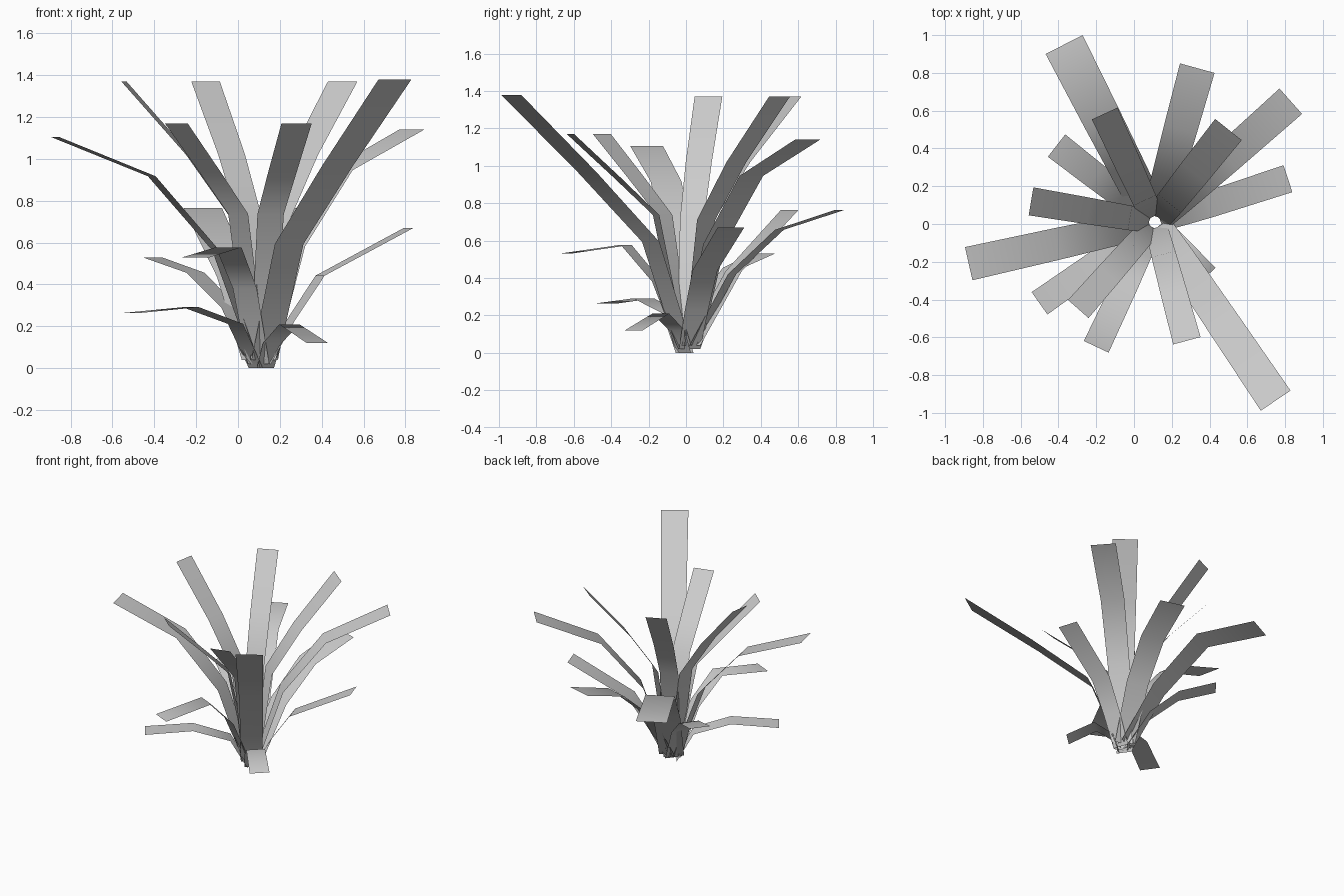
import bpy
from mathutils import Vector

old_cube = bpy.data.objects.get("Cube")
if old_cube:
    bpy.data.objects.remove(old_cube, do_unlink=True)

# One plain grey for the whole plant
grey = bpy.data.materials.new("leaf grey")
grey.use_nodes = True
leaf_color = (0.6, 0.6, 0.6, 1)
grey.diffuse_color = leaf_color
grey.node_tree.nodes["Principled BSDF"].inputs["Base Color"].default_value = leaf_color

root = Vector((0.11, 0.01, 0))

# Bend styles: (fraction of reach, fraction of tip height) at both knees
upright = ((0.20, 0.52), (0.53, 0.745))
straight = ((0.27, 0.63), (0.60, 0.80))
sweeping = ((0.21, 0.43), (0.57, 0.70))
arching = ((0.22, 0.51), (0.53, 0.83))
level = ((0.26, 0.57), (0.58, 1.0))
rising = ((0.29, 0.55), (0.60, 0.86))
spreading = ((0.20, 0.34), (0.40, 0.66))
curling = ((0.25, 0.72), (0.50, 1.09))
drooping = ((0.20, 0.80), (0.55, 1.10))
folding = ((0.20, 1.0), (0.50, 1.75))


def make_leaf(name, tip, width, bends, foot=0.04):
    """Bent flat strip running from the root to the middle of its tip edge."""
    tip = Vector(tip)
    reach = Vector((tip.x - root.x, tip.y - root.y, 0))
    outward = reach.normalized()
    across = Vector((-outward.y, outward.x, 0))

    # Centre line: foot, two knees, tip
    spine = [root + outward * 0.03 + Vector((0, 0, foot))]
    for distance, height in bends:
        spine.append(root + reach * distance + Vector((0, 0, tip.z * height)))
    spine.append(tip)

    # Strip narrows slightly toward the foot
    verts = []
    for point, taper in zip(spine, (0.8, 0.87, 0.94, 1)):
        half = across * width * taper / 2
        verts += [point - half, point + half]
    faces = [(i, i + 1, i + 3, i + 2) for i in range(0, len(verts) - 2, 2)]

    mesh = bpy.data.meshes.new(name)
    mesh.from_pydata(verts, [], faces)
    mesh.materials.append(grey)
    mesh.shade_smooth()
    leaf = bpy.data.objects.new(name, mesh)
    bpy.context.collection.objects.link(leaf)


# Back leaves
make_leaf("back_right_long_leaf", (-0.37, 0.95, 0.765), 0.22, level)
make_leaf("back_middle_leaf", (0.335, 0.825, 0.765), 0.19, rising)
make_leaf("back_left_long_leaf", (0.83, 0.65, 1.14), 0.18, arching)
make_leaf("back_left_tall_leaf", (0.50, 0.50, 1.37), 0.18, upright)
make_leaf("back_right_tall_leaf", (-0.155, 0.585, 1.37), 0.15, upright)
make_leaf("back_right_low_leaf", (-0.41, 0.415, 0.53), 0.15, rising, foot=0.02)

# Side leaves
make_leaf("left_leaf", (0.815, 0.24, 0.67), 0.15, spreading, foot=0.02)
make_leaf("right_tall_leaf", (-0.545, 0.12, 1.37), 0.15, upright)
make_leaf("right_long_leaf", (-0.875, -0.21, 1.105), 0.18, arching)

# Front leaves
make_leaf("front_right_low_leaf", (-0.50, -0.42, 0.265), 0.145, drooping, foot=0)
make_leaf("front_right_tall_leaf", (-0.295, -0.45, 1.17), 0.145, straight)
make_leaf("front_right_curled_leaf", (-0.20, -0.65, 0.53), 0.145, curling, foot=0.02)
make_leaf("front_tall_leaf", (0.28, -0.618, 1.17), 0.15, straight)
make_leaf("front_left_long_leaf", (0.75, -0.935, 1.38), 0.19, sweeping)
make_leaf("front_left_short_leaf", (0.38, -0.28, 0.12), 0.14, folding, foot=0)
